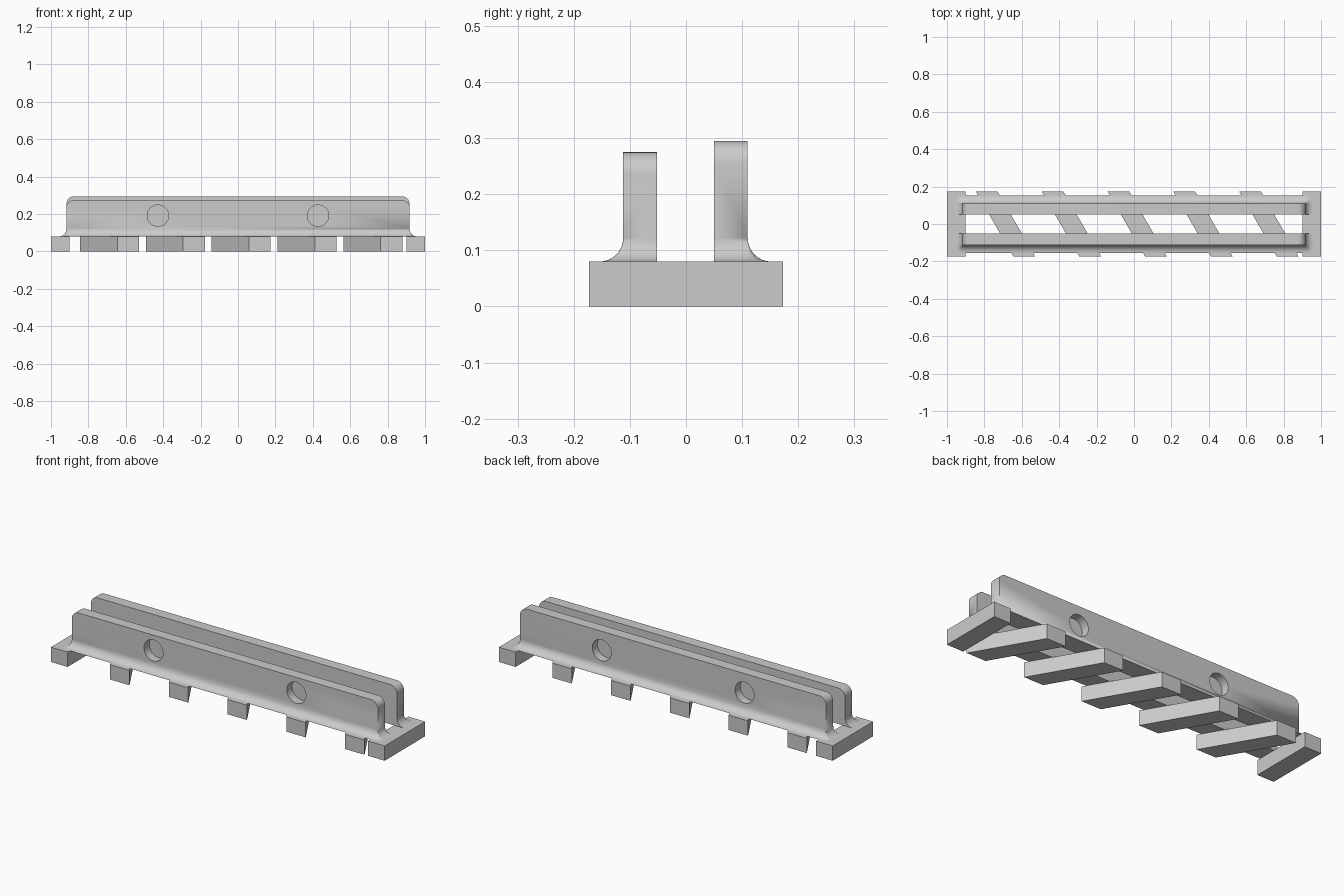
import bpy, bmesh, math
from mathutils import Matrix

cube = bpy.data.objects.get("Cube")
if cube:
    bpy.data.objects.remove(cube, do_unlink=True)

grey = bpy.data.materials.new("light grey plastic")
grey.use_nodes = True
colour = (0.6, 0.6, 0.6, 1)
grey.diffuse_color = colour
grey.node_tree.nodes["Principled BSDF"].inputs["Base Color"].default_value = colour

BASE_H, BASE_Y = 0.08, 0.173          # base bar height and half depth
HALF, THICK, FILLET, ROUND = 0.917, 0.06, 0.042, 0.04
STEPS = 8


def finish(bm, name):
    bmesh.ops.remove_doubles(bm, verts=bm.verts, dist=1e-5)
    bmesh.ops.recalc_face_normals(bm, faces=bm.faces)
    mesh = bpy.data.meshes.new(name)
    bm.to_mesh(mesh)
    bm.free()
    mesh.materials.append(grey)
    obj = bpy.data.objects.new(name, mesh)
    bpy.context.collection.objects.link(obj)
    return obj


def base_bar(name, x, width, slant=0.0):
    """Box across the base, sheared sideways by slant from front to back."""
    bm = bmesh.new()
    bmesh.ops.create_cube(bm, size=1)
    for v in bm.verts:
        side = v.co.y
        v.co = (x + v.co.x * width + side * slant, side * 2 * BASE_Y,
                (v.co.z + 0.5) * BASE_H)
    return finish(bm, name)


def outline(inner, side, half, flare, z):
    """Wall outline at one height, flared on the outer side and both ends."""
    outer = inner + THICK
    pts = [(-half - flare, inner)]
    for sx, start in ((-1, math.pi), (1, math.pi / 2)):
        for i in range(STEPS + 1):
            a = start - math.pi / 2 * i / STEPS
            pts.append((sx * half + flare * math.cos(a), outer + flare * math.sin(a)))
    pts.append((half + flare, inner))
    return [(x, side * y, z) for x, y in pts]


def wall(name, side, inner, top):
    """Rail wall lofted from its flared foot to its rounded top corners."""
    levels = []
    for i in range(STEPS + 1):
        a = math.pi / 2 * i / STEPS
        levels.append((HALF, FILLET * (1 - math.sin(a)), BASE_H + FILLET * (1 - math.cos(a))))
    for i in range(STEPS + 1):
        a = math.pi / 2 * i / STEPS
        levels.append((HALF - ROUND * (1 - math.cos(a)), 0, top - ROUND * (1 - math.sin(a))))
    bm = bmesh.new()
    rings = [[bm.verts.new(p) for p in outline(inner, side, h, f, z)] for h, f, z in levels]
    for low, high in zip(rings, rings[1:]):
        for i in range(len(low)):
            j = (i + 1) % len(low)
            bm.faces.new((low[i], low[j], high[j], high[i]))
    bm.faces.new(rings[0])
    bm.faces.new(rings[-1])
    obj = finish(bm, name)

    # Blind round sockets in the outer face
    depth = 0.045
    bm = bmesh.new()
    for x in (-0.428, 0.428):
        place = Matrix.Translation((x, side * (inner + THICK), 0.192))
        bmesh.ops.create_cone(bm, cap_ends=True, segments=48, radius1=0.057, radius2=0.057,
                              depth=2 * depth,
                              matrix=place @ Matrix.Rotation(math.pi / 2, 4, "X"))
    cutter = finish(bm, name + "_socket_cutter")
    cutter.hide_render = True
    mod = obj.modifiers.new("sockets", "BOOLEAN")
    mod.operation, mod.solver, mod.object = "DIFFERENCE", "EXACT", cutter
    bpy.ops.object.select_all(action="DESELECT")
    bpy.context.view_layer.objects.active = obj
    obj.select_set(True)
    bpy.ops.object.modifier_apply(modifier=mod.name)
    bpy.data.objects.remove(cutter, do_unlink=True)
    bpy.ops.object.shade_smooth_by_angle(angle=math.radians(30))


# Square end bars and the row of slanted cross bars
base_bar("left_end_bar", 0.95, 0.1)
base_bar("right_end_bar", -0.95, 0.1)
for n in range(5):
    base_bar(f"slanted_bar_{n + 1}", 0.017 + (n - 2) * 0.352, 0.116, -0.2)

# Low front wall and taller back wall
wall("front_wall", -1, 0.052, 0.275)
wall("back_wall", 1, 0.05, 0.295)
